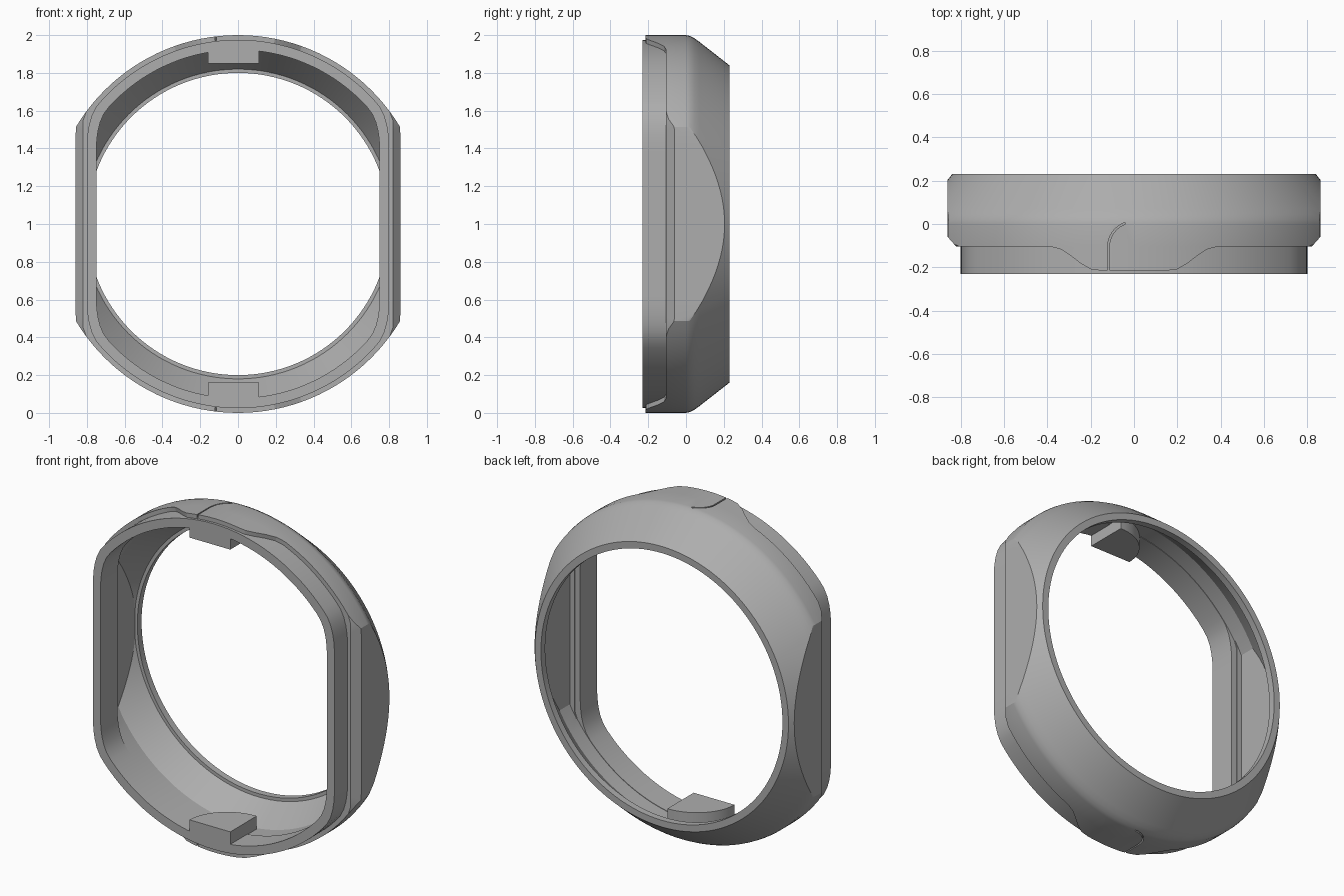
import bpy, bmesh
from math import sin, cos, pi

if "Cube" in bpy.data.objects:
    bpy.data.objects.remove(bpy.data.objects["Cube"])

SEGMENTS = 128
CENTRE_Z = 1.0

grey = bpy.data.materials.new("dark_grey")
grey.diffuse_color = (0.42, 0.42, 0.42, 1)
grey.use_nodes = True
grey.node_tree.nodes["Principled BSDF"].inputs["Base Color"].default_value = grey.diffuse_color


def finish(name, bm):
    bmesh.ops.remove_doubles(bm, verts=bm.verts, dist=1e-5)
    bmesh.ops.recalc_face_normals(bm, faces=bm.faces)
    mesh = bpy.data.meshes.new(name)
    bm.to_mesh(mesh)
    bm.free()
    mesh.materials.append(grey)
    ob = bpy.data.objects.new(name, mesh)
    bpy.context.collection.objects.link(ob)
    return ob


def activate(ob):
    bpy.ops.object.select_all(action='DESELECT')
    ob.select_set(True)
    bpy.context.view_layer.objects.active = ob


def smooth(ob, angle=0.3):
    activate(ob)
    bpy.ops.object.shade_smooth_by_angle(angle=angle)


def sweep(name, section):
    """Sweep a closed (y, radius) section, which may vary by angle, about y."""
    bm = bmesh.new()
    rings = []
    for i in range(SEGMENTS):
        a = 2 * pi * i / SEGMENTS
        rings.append([bm.verts.new((r * cos(a), y, CENTRE_Z + r * sin(a)))
                      for y, r in section(a)])
    n = len(rings[0])
    for i in range(SEGMENTS):
        p, q = rings[i], rings[(i + 1) % SEGMENTS]
        for j in range(n):
            k = (j + 1) % n
            bm.faces.new((p[j], p[k], q[k], q[j]))
    return finish(name, bm)


def prism(name, outline, z0, z1):
    """Extrude a plan outline vertically."""
    bm = bmesh.new()
    low = [bm.verts.new((x, y, z0)) for x, y in outline]
    top = [bm.verts.new((x, y, z1)) for x, y in outline]
    bm.faces.new(low)
    bm.faces.new(top)
    for i in range(len(low)):
        j = (i + 1) % len(low)
        bm.faces.new((low[i], low[j], top[j], top[i]))
    return finish(name, bm)


def side_limit(a, flat):
    return flat / max(abs(cos(a)), 1e-4)


def soft_min(a, b, k=0.08):
    h = max(k - abs(a - b), 0) / k
    return min(a, b) - h * h * k / 4


def clip_on(profile, limit):
    """Slide profile points along a shrinking profile until inside the limit."""
    out = []
    for i, (y, r) in enumerate(profile):
        if r > limit:
            for (ya, ra), (yb, rb) in zip(profile[i:], profile[i + 1:]):
                if ra >= limit >= rb and ra > rb:
                    y = ya + (yb - ya) * (ra - limit) / (ra - rb)
                    break
            else:
                y = profile[-1][0]
            r = limit
        out.append((y, r))
    return out


# Bezel body: domed ring with flat sides and lugs reaching forward top and bottom
def body_section(a):
    c = abs(cos(a))
    t = min(max((c - 0.17) / 0.21, 0), 1)
    front = -0.215 + 0.11 * t * t * (3 - 2 * t)
    chamfer = -0.06 - min(max(0.86 - c, 0), 0.04) * 1.125
    outer = clip_on([(0.0, 1.0), (0.02, 0.996), (0.045, 0.983), (0.07, 0.965),
                     (0.23, 0.84)], side_limit(a, 0.86))
    plate = min(0.925, side_limit(a, 0.815))
    inner = clip_on([(0.03, 0.925), (0.19, 0.82)], side_limit(a, 0.815))
    shelf = min(0.925, side_limit(a, 0.785))
    step = min(0.95, side_limit(a, 0.79))
    return ([(-0.065, plate), (-0.065, shelf), (-0.1, shelf), (-0.1, step),
             (front, step), (front, min(1.0, side_limit(a, 0.82))),
             (chamfer, min(1.0, side_limit(a, 0.86)))]
            + outer + [(0.23, 0.80), (0.19, 0.80)] + inner[::-1])


body = sweep("bezel_body", body_section)


# Front lip: thinner ring with rounded corners
def lip_section(a):
    o = soft_min(0.975, side_limit(a, 0.80))
    i = soft_min(0.922, side_limit(a, 0.75))
    return [(-0.23, i), (-0.23, o), (-0.07, o), (-0.07, i)]


lip = sweep("front_lip", lip_section)

# Hooked hairline grooves in the top and bottom lugs
arc = [pi - pi / 2 * i / 10 for i in range(11)]
path = [[(-r, -0.25)] + [(r * cos(t), -0.107 + r * sin(t)) for t in arc]
        for r in (0.122, 0.114)]
for z0, z1 in ((1.972, 2.05), (-0.05, 0.028)):
    cutter = prism("groove_cutter", path[0] + path[1][::-1], z0, z1)
    cutter.hide_render = True
    activate(body)
    mod = body.modifiers.new("groove", 'BOOLEAN')
    mod.operation = 'DIFFERENCE'
    mod.solver = 'EXACT'
    mod.object = cutter
    bpy.ops.object.modifier_apply(modifier=mod.name)
    bpy.data.objects.remove(cutter)

# Quarter-round catch blocks inside the ring
outline = [(0.11, -0.23)] + [(0.11 - 0.27 * sin(t), -0.23 + 0.25 * cos(t))
                             for t in (pi / 2 * i / 14 for i in range(15))]
blocks = [prism("upper_catch", outline, 1.85, 1.94),
          prism("lower_catch", outline, 0.06, 0.16)]

for ob in [body, lip] + blocks:
    smooth(ob)
